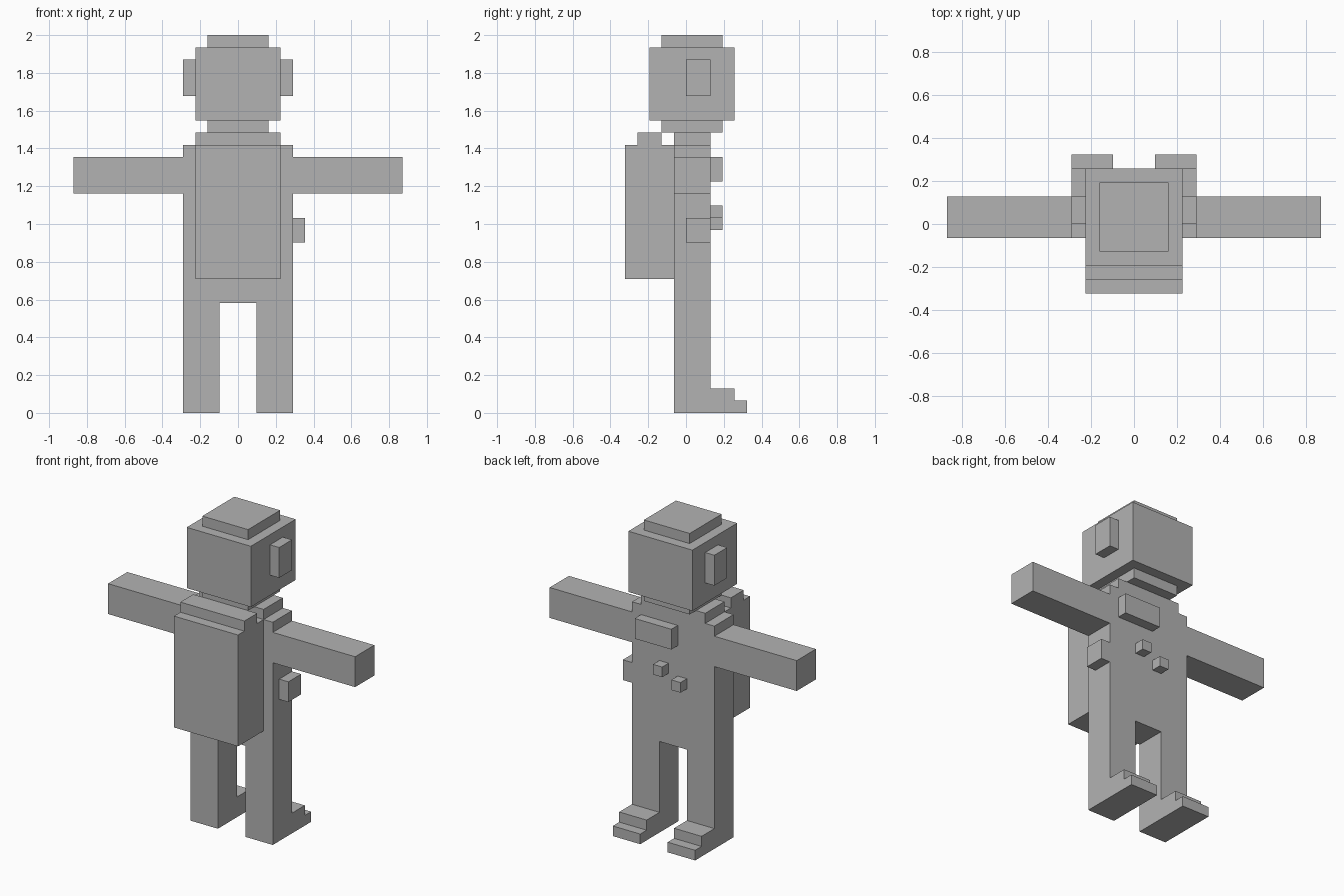
import bpy
import bmesh
from mathutils import Vector

cube = bpy.data.objects.get("Cube")
if cube:
    bpy.data.objects.remove(cube, do_unlink=True)

U = 2 / 31  # size of one block

grey = bpy.data.materials.new("plain grey")
grey.use_nodes = True
colour = (0.45, 0.45, 0.45, 1)
grey.diffuse_color = colour
grey.node_tree.nodes["Principled BSDF"].inputs["Base Color"].default_value = colour


def box(name, x, y, z):
    """Flat-sided block spanning the given ranges, counted in blocks."""
    low, high = (Vector(c) * U for c in zip(x, y, z))
    bm = bmesh.new()
    bmesh.ops.create_cube(bm, size=1)
    bmesh.ops.scale(bm, vec=high - low, verts=bm.verts)
    bmesh.ops.translate(bm, vec=(low + high) / 2, verts=bm.verts)
    mesh = bpy.data.meshes.new(name)
    bm.to_mesh(mesh)
    bm.free()
    mesh.materials.append(grey)
    obj = bpy.data.objects.new(name, mesh)
    bpy.context.collection.objects.link(obj)
    return obj


def pair(name, x, y, z):
    """The same block on both sides."""
    box("left_" + name, x, y, z)
    box("right_" + name, (-x[1], -x[0]), y, z)


def centred(name, half, y, z):
    box(name, (-half, half), y, z)


body_depth = (-1, 2)

# Legs and stepped feet
pair("leg", (1.5, 4.5), body_depth, (0, 9))
pair("foot", (1.5, 4.5), (2, 4), (0, 2))
pair("toe", (1.5, 4.5), (4, 5), (0, 1))

# Torso, shoulders and arms
centred("torso", 4.5, body_depth, (9, 22))
centred("shoulders", 3.5, body_depth, (22, 23))
pair("arm", (4.5, 13.5), body_depth, (18, 21))

# Head with neck, crown and ear pieces
centred("neck_ring", 2.5, (-2, 3), (23, 24))
centred("head", 3.5, (-3, 4), (24, 30))
centred("crown", 2.5, (-2, 3), (30, 31))
pair("ear_piece", (3.5, 4.5), (0, 2), (26, 29))

# Pack and its raised lid
centred("pack", 3.5, (-5, -1), (11, 22))
centred("pack_lid", 3.5, (-4, -2), (22, 23))

# Chest panel, two buttons and hip pouch
box("chest_panel", (-0.5, 3.5), (2, 3), (19, 21))
box("upper_button", (0.5, 1.5), (2, 3), (16, 17))
box("lower_button", (-1.5, -0.5), (2, 3), (15, 16))
box("hip_pouch", (4.5, 5.5), (0, 2), (14, 16))
